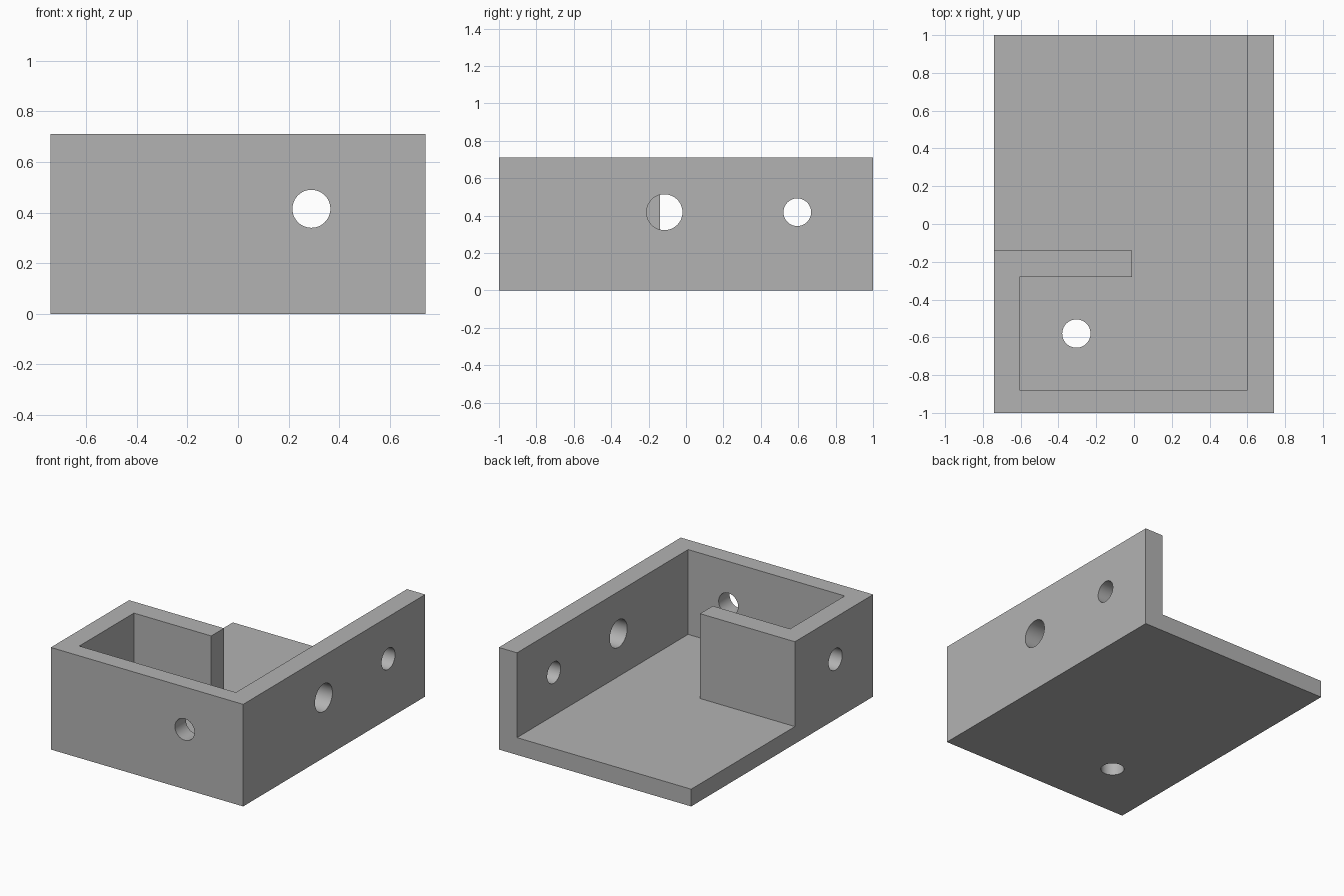
import bpy
import bmesh
import math
from mathutils import Matrix, Vector

if "Cube" in bpy.data.objects:
    bpy.data.objects.remove(bpy.data.objects["Cube"], do_unlink=True)

HALF_X, HALF_Y, HEIGHT, FLOOR = 0.74, 1.0, 0.71, 0.12

grey = bpy.data.materials.new("plain_grey")
grey.use_nodes = True
colour = (0.45, 0.45, 0.45, 1)
grey.diffuse_color = colour
grey.node_tree.nodes["Principled BSDF"].inputs["Base Color"].default_value = colour


def add_object(name, bm):
    bmesh.ops.recalc_face_normals(bm, faces=bm.faces)
    mesh = bpy.data.meshes.new(name)
    bm.to_mesh(mesh)
    bm.free()
    mesh.materials.append(grey)
    obj = bpy.data.objects.new(name, mesh)
    bpy.context.collection.objects.link(obj)
    return obj


def prism(name, outline, z0, z1):
    bm = bmesh.new()
    face = bm.faces.new([bm.verts.new((x, y, z0)) for x, y in outline])
    top = bmesh.ops.extrude_face_region(bm, geom=[face])["geom"]
    verts = [v for v in top if isinstance(v, bmesh.types.BMVert)]
    bmesh.ops.translate(bm, verts=verts, vec=(0, 0, z1 - z0))
    return add_object(name, bm)


def drill(name, centre, axis, radius):
    bm = bmesh.new()
    turn = Vector(axis).to_track_quat('Z', 'Y').to_matrix().to_4x4()
    bmesh.ops.create_cone(bm, cap_ends=True, segments=48, radius1=radius,
                          radius2=radius, depth=0.3,
                          matrix=Matrix.Translation(centre) @ turn)
    return add_object(name, bm)


# Solid block
bracket = prism("open_bracket", [(-HALF_X, -HALF_Y), (HALF_X, -HALF_Y),
                                 (HALF_X, HALF_Y), (-HALF_X, HALF_Y)], 0, HEIGHT)

# Open space above the floor, leaving the walls and the short partition
cutters = [prism("cavity_cutter", [
    (-0.605, -0.88), (0.6, -0.88), (0.6, 1.2), (-0.9, 1.2),
    (-0.9, -0.14), (-0.01, -0.14), (-0.01, -0.28), (-0.605, -0.28)], FLOOR, 1)]

# Round holes through the walls and the floor
X, Y, Z = (1, 0, 0), (0, 1, 0), (0, 0, 1)
cutters += [
    drill("front_hole", (0.29, -0.94, 0.415), Y, 0.075),
    drill("large_side_hole", (0.67, -0.115, 0.418), X, 0.096),
    drill("small_side_hole", (0.67, 0.595, 0.418), X, 0.074),
    drill("short_wall_hole", (-0.67, -0.585, 0.418), X, 0.075),
    drill("floor_hole", (-0.305, -0.58, 0.06), Z, 0.075),
]

# Cut everything away, then discard the cutters
for cutter in cutters:
    cutter.hide_render = True
    mod = bracket.modifiers.new(cutter.name, 'BOOLEAN')
    mod.operation = 'DIFFERENCE'
    mod.solver = 'EXACT'
    mod.object = cutter
graph = bpy.context.evaluated_depsgraph_get()
result = bpy.data.meshes.new_from_object(bracket.evaluated_get(graph))
bracket.modifiers.clear()
bracket.data = result
for cutter in cutters:
    bpy.data.objects.remove(cutter, do_unlink=True)

# Smooth hole walls with sharp rims
bpy.ops.object.select_all(action='DESELECT')
bracket.select_set(True)
bpy.context.view_layer.objects.active = bracket
bpy.ops.object.shade_smooth_by_angle(angle=math.radians(30))
